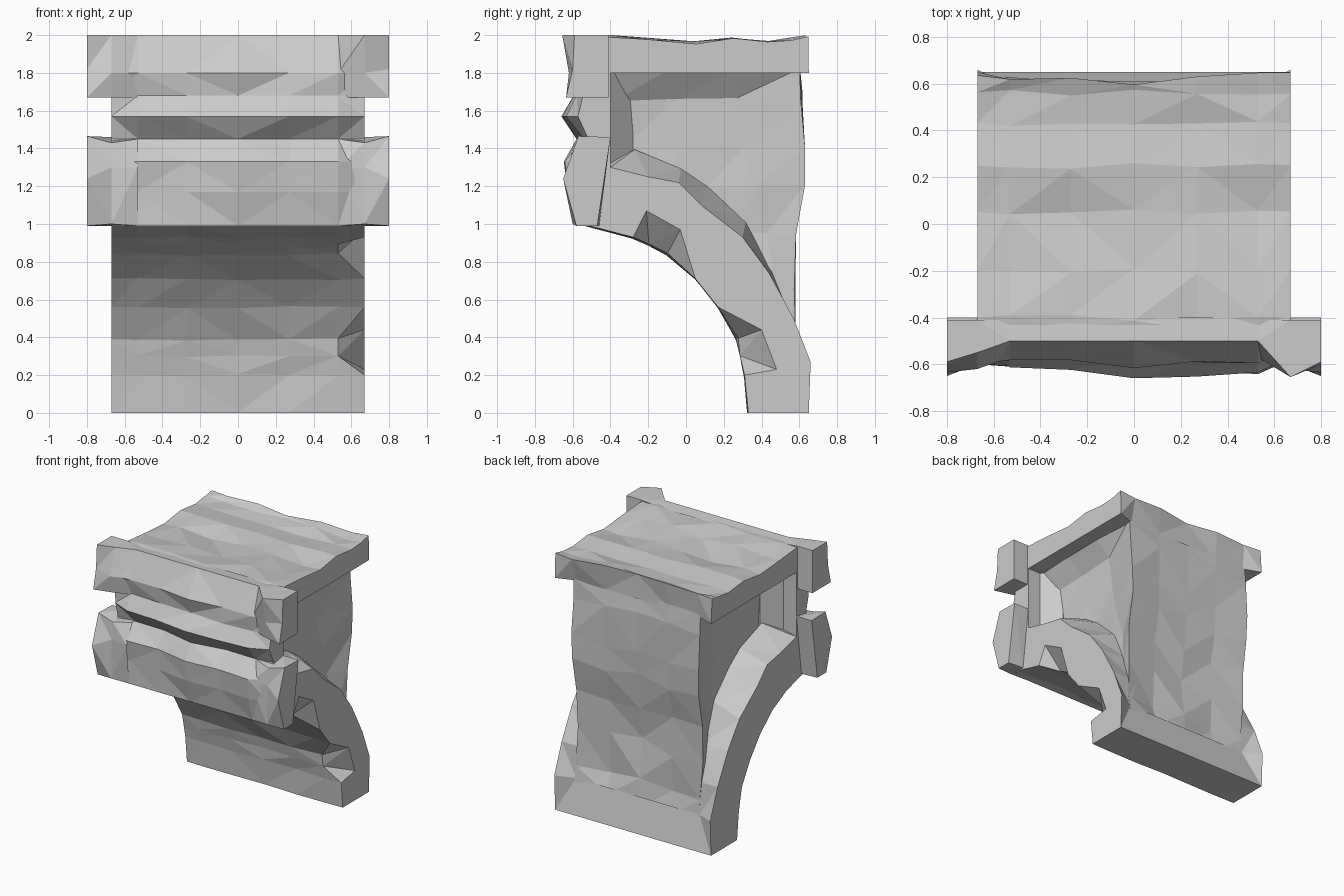
import bpy, bmesh, random

if "Cube" in bpy.data.objects:
    bpy.data.objects.remove(bpy.data.objects["Cube"])

random.seed(7)


def wob(a):
    return random.uniform(-a, a)


def loft(name, rings, hidden=None):
    """Faceted skin through rings of 3D points; buried faces are dropped."""
    bm = bmesh.new()
    rows = [[bm.verts.new(p) for p in ring] for ring in rings]
    n = len(rows[0])
    for a, b in zip(rows, rows[1:]):
        for i in range(n):
            j = (i + 1) % n
            bm.faces.new((a[i], a[j], b[j], b[i]))
    bm.faces.new(rows[0])
    bm.faces.new(rows[-1])
    bmesh.ops.recalc_face_normals(bm, faces=bm.faces)
    if hidden:
        buried = [f for f in bm.faces if hidden(f.calc_center_median())]
        bmesh.ops.delete(bm, geom=buried, context='FACES')
    bmesh.ops.triangulate(bm, faces=bm.faces, quad_method='SHORT_EDGE')
    me = bpy.data.meshes.new(name)
    bm.to_mesh(me)
    bm.free()
    ob = bpy.data.objects.new(name, me)
    bpy.context.collection.objects.link(ob)
    return ob


def section(x, profile, a=0.0):
    """Ring at x from a (y, z) profile, roughened except on the ground."""
    return [(x, y + wob(a), z + (wob(a) if z > 0.05 else 0)) for y, z in profile]


# Curved arch bracket: full-width soffit, deep rib tops sloping to the outside
soffit = [(.33, 0), (.31, .2), (.29, .3), (.27, .39), (.17, .56), (.05, .71),
          (-.1, .84), (-.2, .89), (-.28, .93), (-.55, 1.0)]
chipped = [(.33, 0), (.31, .2), (.48, .23), (.40, .44), (.17, .56), (.05, .71),
           (-.03, .97), (-.21, 1.07), (-.28, .93), (-.55, 1.0)]
outer = [(-.5, 1.28), (-.4, 1.3), (-.2, 1.25), (-.04, 1.22), (.08, 1.1),
         (.3, .93), (.44, .74), (.57, .5), (.66, .27), (.65, 0)]
inner = [(-.5, 1.3), (-.41, 1.34), (-.28, 1.39), (-.02, 1.3), (.12, 1.19),
         (.31, 1.02), (.45, .74), (.56, .5), (.59, .26), (.65, 0)]
arch = [section(-.67, soffit + outer)]
for x, xi in ((-.53, -.45), (-.27, -.27), (0, 0), (.27, .27), (.53, .45)):
    arch.append(section(x, soffit, .007) + section(xi, inner[:-2], .01)
                + section(x, inner[-2:]))
arch.append(section(.67, chipped + outer))
loft("arch_bracket", arch,
     lambda c: abs(c.x) < .43 and c.y + c.z > .84)

# Rough inset wall: z, front y, back y, half width in the pocket and at the back
wall = []
for z, y0, y1, w, wb in ((.16, .5, .6, .5, .53), (.36, .45, .585, .5, .54),
                         (.65, .3, .58, .48, .54), (.95, .1, .59, .46, .54),
                         (1.2, -.15, .625, .45, .55), (1.4, -.35, .635, .44, .55),
                         (1.66, -.38, .615, .45, .55), (1.82, -.42, .6, .56, .54)):
    ys = [y0 + (y1 - y0) * t for t in (0, .33, .66, 1)]
    ws = [w, w, w + .02, wb]
    dent = -.035 if .3 < z < 1 else -.01
    ring = [(-v + wob(.015), y + wob(.008), z + wob(.01)) for v, y in zip(ws, ys)]
    ring += [(x, y1 + dent + wob(.02), z + wob(.05)) for x in (-.27, 0, .27)]
    ring += [(v + wob(.015), y + wob(.008), z + wob(.01))
             for v, y in reversed(list(zip(ws, ys)))]
    wall.append(ring)
loft("inset_wall", wall, lambda c: abs(c.x) < .3 and c.y < .53)

# Uneven top slab; its rear lip fades into the wall between the corners
slab = []
for x, back in ((-.67, .65), (-.53, .62), (-.27, .64), (0, .61), (.27, .63),
                (.53, .645), (.67, .66)):
    edge = abs(x) > .6
    a = .004 if edge else .014
    ring = [(x, -.45, 1.8), (x, -.45, 1.99)]
    for y, z in ((-.4, 1.99), (-.2, 1.975), (.05, 1.955), (.25, 1.985), (.43, 1.965),
                 (.56, 1.975), (back - .01, 1.99)):
        ring.append((x, y + wob(a), min(2, z + wob(a))))
    ring += [(x, .65 if edge else .6, 1.8), (x, .3, 1.8)]
    slab.append(ring)
loft("top_slab", slab,
     lambda c: c.y < -.44 or (c.z < 1.81 and abs(c.x) < .5))

# Front block with weathered horizontal ridges
ridges = [(-.58, .99), (-.61, 1.17), (-.63, 1.33), (-.55, 1.45), (-.64, 1.57),
          (-.585, 1.68), (-.59, 1.8), (-.5, 2.0)]
front = []
for x, shift in ((-.67, 0), (-.53, .045), (-.27, .02), (0, -.01), (.27, 0),
                 (.53, -.01), (.67, 0)):
    edge = abs(x) > .6
    ring = [(x, -.4, .99)]
    for y, z in ridges:
        if edge:
            y = y * .4 - .315
        noise = 0 if z in (.99, 2.0) else shift + wob(.022)
        if z == 1.8:
            noise += .05 * x
        ring.append((x, max(-.66, y + noise), z))
    ring += [(x, -.4, 1.99)]
    front.append(ring)
loft("ridged_front", front, lambda c: c.y > -.41 and abs(c.x) < .5)

# Projecting end blocks and pocket gussets, both sides
upper_in = [(-.41, 1.67), (-.41, 1.99), (-.5, 2), (-.57, 1.8), (-.55, 1.67)]
upper_left = [(-.41, 1.67), (-.41, 2), (-.55, 2), (-.62, 1.8), (-.6, 1.67)]
upper_right = [(-.41, 1.67), (-.41, 2), (-.655, 2), (-.62, 1.8), (-.6, 1.67)]
upper_out = [(-.41, 1.67), (-.41, 2), (-.59, 2), (-.6, 1.82), (-.635, 1.67)]
lower_in = [(-.46, .99), (-.41, 1.45), (-.54, 1.45), (-.61, 1.3), (-.58, .99)]
lower_mid = [(-.46, .99), (-.4, 1.46), (-.58, 1.43), (-.595, 1.3), (-.6, 1.0)]
lower_out = [(-.47, .99), (-.4, 1.46), (-.57, 1.465), (-.65, 1.24), (-.58, .99)]
for side, label, upper_mid in ((-1, "left", upper_left), (1, "right", upper_right)):
    for part, profiles in (("upper", (upper_in, upper_mid, upper_out)),
                           ("lower", (lower_in, lower_mid, lower_out))):
        loft(f"{part}_end_block_{label}",
             [section(side * x, p) for x, p in zip((.53, .67, .8), profiles)],
             lambda c: abs(c.x) < .54)
    loft(f"pocket_gusset_{label}",
         [[(side * .4, -.45, z), (side * .67, -.45, z), (side * .67, -.4, z),
           (side * .56, -.4, z), (side * x, y, z), (side * .4, y, z)]
          for z, y, x in ((1.28, -.28, .44), (1.65, -.28, .44), (1.82, -.39, .55))],
         lambda c: c.y < -.44)
